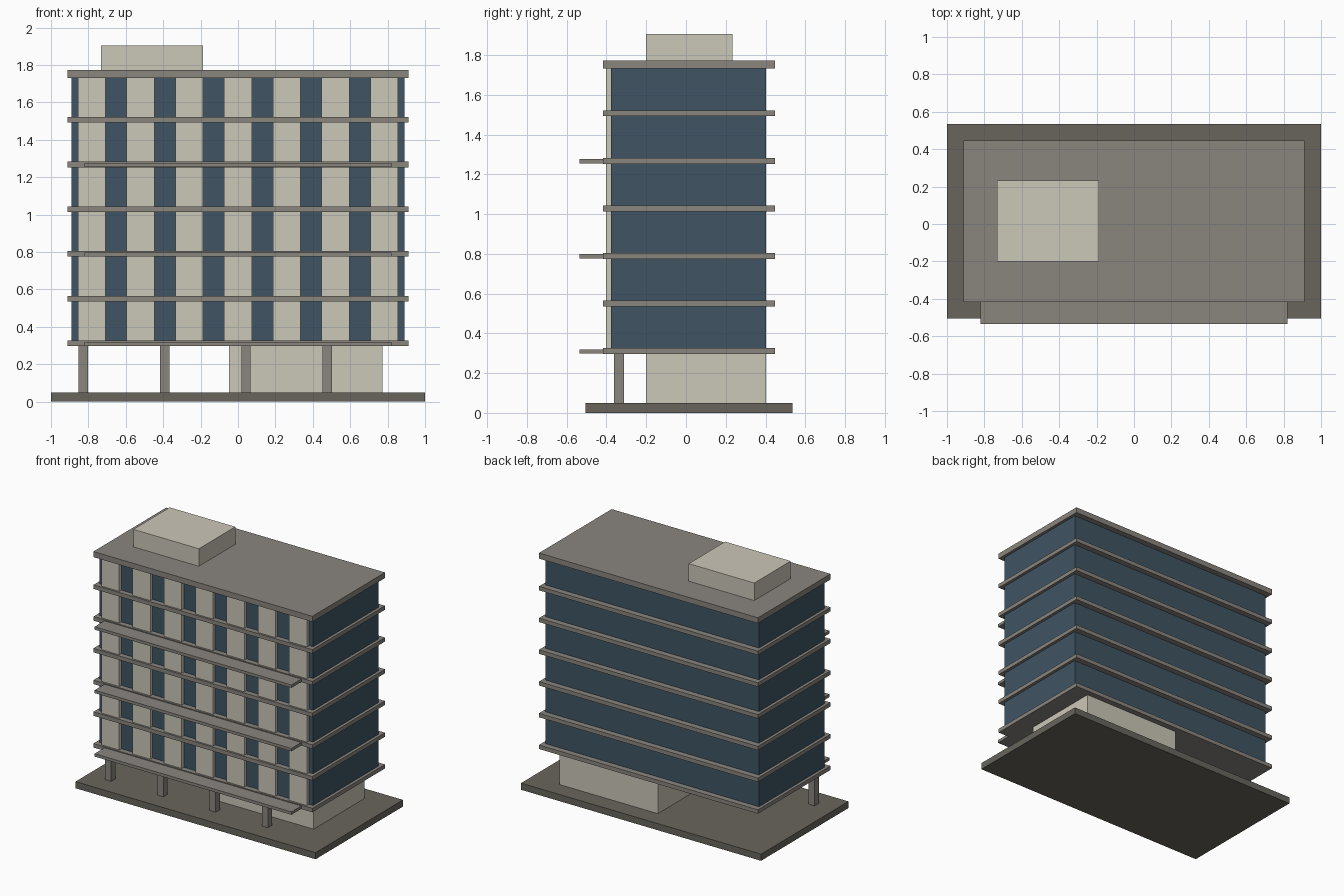
import bpy

if "Cube" in bpy.data.objects:
    bpy.data.objects.remove(bpy.data.objects["Cube"])


def material(name, rgb):
    m = bpy.data.materials.new(name)
    m.diffuse_color = (*rgb, 1)
    m.use_nodes = True
    m.node_tree.nodes["Principled BSDF"].inputs["Base Color"].default_value = m.diffuse_color
    return m


PALE = material("pale_concrete", (0.60, 0.57, 0.48))
SLAB = material("grey_concrete", (0.254, 0.238, 0.212))
BASE = material("dark_paving", (0.14, 0.13, 0.107))
GLASS = material("blue_glass", (0.05, 0.089, 0.125))


def box(name, x, y, z, mat):
    """Box from (min, max) ranges on each axis."""
    bpy.ops.mesh.primitive_cube_add(size=1, location=[(a + b) / 2 for a, b in (x, y, z)])
    o = bpy.context.object
    o.name = name
    o.scale = [b - a for a, b in (x, y, z)]
    bpy.ops.object.transform_apply(location=False, rotation=False, scale=True)
    o.data.materials.append(mat)
    return o


FLOORS = 6
Z0, STOREY, THICK = 0.297, 0.239, 0.03
ROOF_Z = Z0 + FLOORS * STOREY
ROOF_TOP = ROOF_Z + 0.042

# Plinth, recessed ground floor lobby and front columns
box("plinth", (-1, 1), (-0.505, 0.535), (0, 0.05), BASE)
box("lobby", (-0.048, 0.772), (-0.202, 0.403), (0.05, Z0), PALE)
for i in range(4):
    cx = -0.827 + i * 0.4347
    box(f"column_{i + 1}", (cx - 0.025, cx + 0.025), (-0.363, -0.313), (0.05, Z0), SLAB)

# Storeys: slab, glazing, front wall panels, balcony on every second floor
for f in range(FLOORS):
    z = Z0 + f * STOREY
    low, high = z + THICK, z + STOREY
    box(f"floor_slab_{f + 1}", (-0.912, 0.912), (-0.418, 0.447), (z, low), SLAB)
    box(f"glazing_{f + 1}", (-0.89, 0.89), (-0.378, 0.403), (low, high), GLASS)
    for p in range(7):
        cx = (p - 3) * 0.2607
        box(f"wall_panel_{f + 1}_{p + 1}", (cx - 0.074, cx + 0.074),
            (-0.403, -0.378), (low, high), PALE)
    if f % 2 == 0:
        box(f"balcony_{f + 1}", (-0.82, 0.82), (-0.535, -0.418),
            (z + 0.001, z + 0.023), SLAB)

# Roof slab and plant room
box("roof_slab", (-0.912, 0.912), (-0.418, 0.447), (ROOF_Z, ROOF_TOP), SLAB)
box("plant_room", (-0.732, -0.186), (-0.2, 0.233), (ROOF_TOP, 1.905), PALE)
